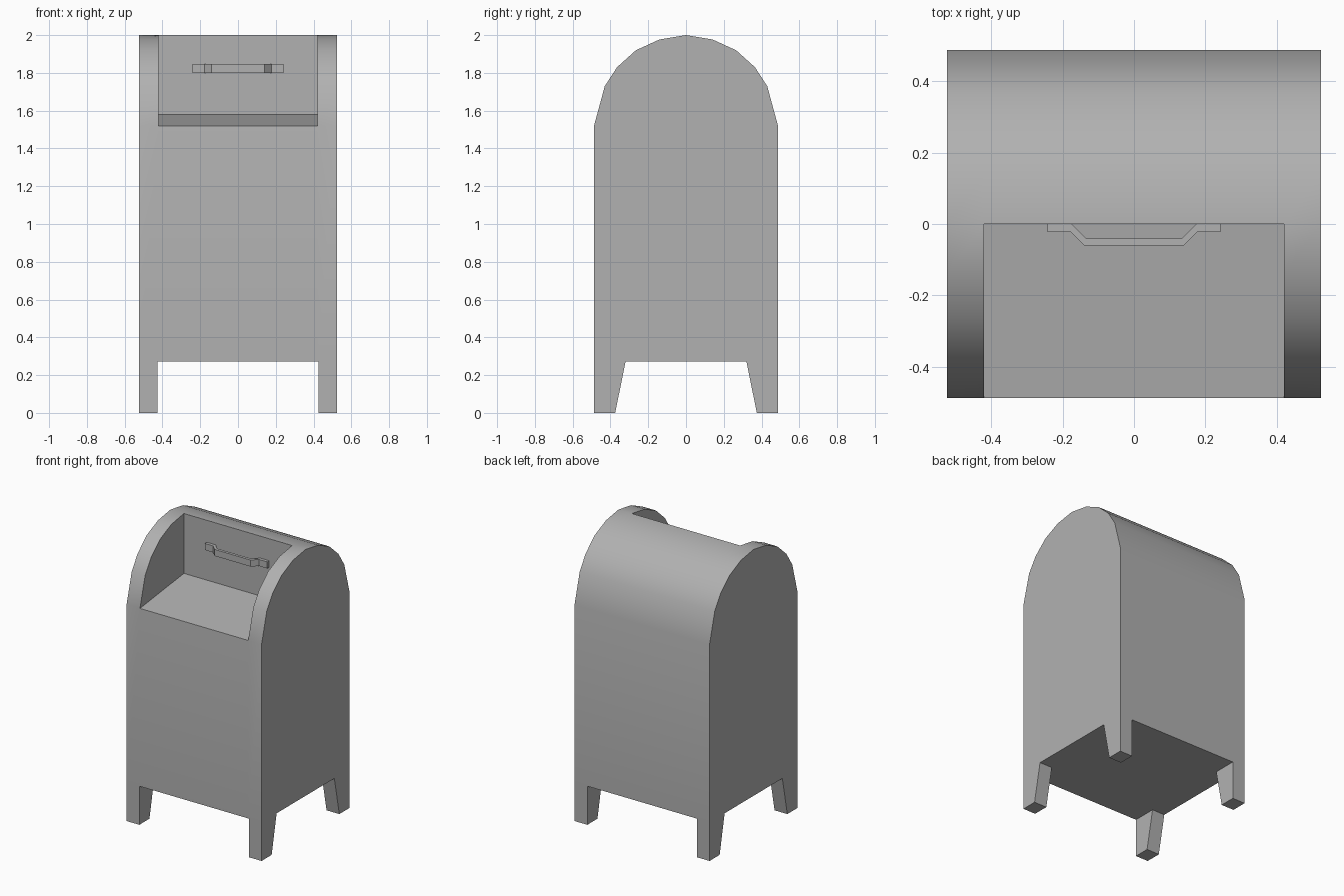
import bpy, bmesh

if "Cube" in bpy.data.objects:
    bpy.data.objects.remove(bpy.data.objects["Cube"])

W, IN, D, BASE = 0.524, 0.42, 0.487, 0.271   # half width, notch half width, half depth, floor height

# Mid grey paint
paint = bpy.data.materials.new("grey_paint")
paint.diffuse_color = (0.44, 0.44, 0.44, 1)
paint.use_nodes = True
paint.node_tree.nodes["Principled BSDF"].inputs["Base Color"].default_value = paint.diffuse_color


def finish(name, bm):
    bmesh.ops.remove_doubles(bm, verts=bm.verts, dist=1e-5)
    bmesh.ops.recalc_face_normals(bm, faces=bm.faces)
    me = bpy.data.meshes.new(name)
    bm.to_mesh(me)
    bm.free()
    me.materials.append(paint)
    ob = bpy.data.objects.new(name, me)
    bpy.context.collection.objects.link(ob)
    return ob


def prism(name, pts, lo, hi, place):
    """Closed extrusion of a 2D outline between lo and hi."""
    bm = bmesh.new()
    a = [bm.verts.new(place(p, lo)) for p in pts]
    b = [bm.verts.new(place(p, hi)) for p in pts]
    bm.faces.new(a)
    bm.faces.new(b)
    for i in range(len(pts)):
        j = (i + 1) % len(pts)
        bm.faces.new((a[i], a[j], b[j], b[i]))
    return finish(name, bm)


# Side profile: domed top, given as the front half and mirrored to the back
front_arc = [(-D, 1.52), (-0.43, 1.73), (-0.365, 1.83), (-0.265, 1.92), (-0.14, 1.977), (0, 2)]
back_arc = [(-y, z) for y, z in reversed(front_arc[:-1])]
front_foot, back_foot, shelf_back = (-D, BASE), (D, BASE), (0, 1.58)
outer = [front_foot] + front_arc + back_arc + [back_foot]
middle = [front_foot, front_arc[0], shelf_back, front_arc[-1]] + back_arc + [back_foot]

# Body shell with the recessed opening in the upper front
bm = bmesh.new()


def face(pts):
    bm.faces.new([bm.verts.new(p) for p in pts])


def strips(profile, x0, x1):
    for p, q in zip(profile, profile[1:] + profile[:1]):
        face([(x0, *p), (x0, *q), (x1, *q), (x1, *p)])


strips(outer, -W, -IN)
strips(middle, -IN, IN)
strips(outer, IN, W)
for s in (-1, 1):
    face([(s * W, *p) for p in outer])                       # side panel
    face([(s * IN, *p) for p in front_arc + [shelf_back]])   # opening cheek
body = finish("mailbox_body", bm)
bpy.context.view_layer.objects.active = body
body.select_set(True)
bpy.ops.object.shade_smooth_by_angle(angle=0.52)

# Four legs, tapered in the side view
for sx, xn in ((-1, "left"), (1, "right")):
    for sy, yn in ((-1, "front"), (1, "back")):
        outline = [(sy * y, z) for y, z in ((D, 0), (D, BASE), (0.32, BASE), (0.375, 0))]
        prism(f"{yn}_{xn}_leg", outline, sx * 0.425, sx * W, lambda p, t: (t, *p))

# Bent strip handle on the back wall of the opening
half = [(0.14, -0.06), (0.178, -0.022), (0.242, -0.022), (0.242, 0), (0.174, 0), (0.134, -0.04)]
plan = half + [(-x, y) for x, y in reversed(half)]
prism("handle", plan, 1.80, 1.846, lambda p, t: (*p, t))
